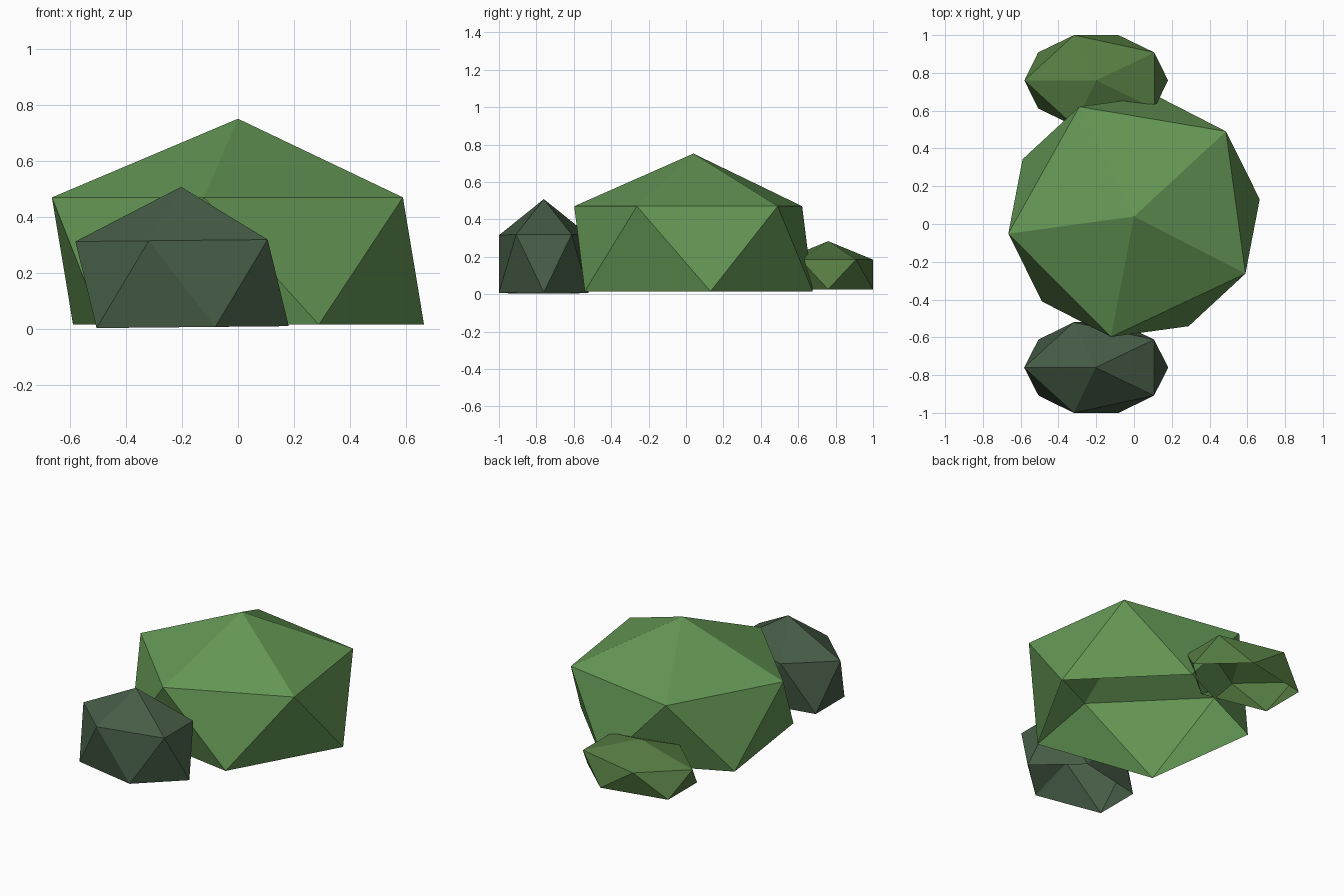
import bpy, bmesh, math
from mathutils import Matrix, Vector

if "Cube" in bpy.data.objects:
    bpy.data.objects.remove(bpy.data.objects["Cube"])


def make_material(name, rgb):
    mat = bpy.data.materials.new(name)
    mat.diffuse_color = (*rgb, 1.0)
    mat.use_nodes = True
    mat.node_tree.nodes["Principled BSDF"].inputs["Base Color"].default_value = mat.diffuse_color
    return mat


def bush(name, centre, radii, turn, tilt, mat):
    """Squashed icosahedron shell, open underneath."""
    bm = bmesh.new()
    bmesh.ops.create_icosphere(bm, subdivisions=1, radius=1.0)
    # remove the bottom point so the shell rests on its lower ring
    lowest = min(bm.verts, key=lambda v: v.co.z)
    bmesh.ops.delete(bm, geom=[lowest], context='VERTS')
    # half turn, stretch, then place
    m = (Matrix.Translation(Vector(centre))
         @ Matrix.Rotation(math.radians(turn), 4, 'Z')
         @ Matrix.Rotation(tilt, 4, 'Y')
         @ Matrix.Diagonal((*radii, 1.0))
         @ Matrix.Rotation(math.pi, 4, 'Z'))
    bmesh.ops.transform(bm, matrix=m, verts=bm.verts)
    mesh = bpy.data.meshes.new(name)
    bm.to_mesh(mesh)
    bm.free()
    mesh.materials.append(mat)
    obj = bpy.data.objects.new(name, mesh)
    bpy.context.collection.objects.link(obj)
    return obj


leaf_green = make_material("leaf green", (0.127, 0.305, 0.089))
moss_green = make_material("moss green", (0.093, 0.202, 0.055))
dark_green = make_material("dark green", (0.061, 0.107, 0.061))

# large middle bush
bush("large_bush", (0, 0.04, 0.2425), (0.751, 0.723, 0.509), 7.8, 0, leaf_green)
# low bush behind
bush("back_bush", (-0.2, 0.76, 0.105), (0.425, 0.282, 0.178), 0, 0, moss_green)
# dark bush in front
bush("front_bush", (-0.2, -0.76, 0.161), (0.425, 0.282, 0.347), 0, -0.01, dark_green)
